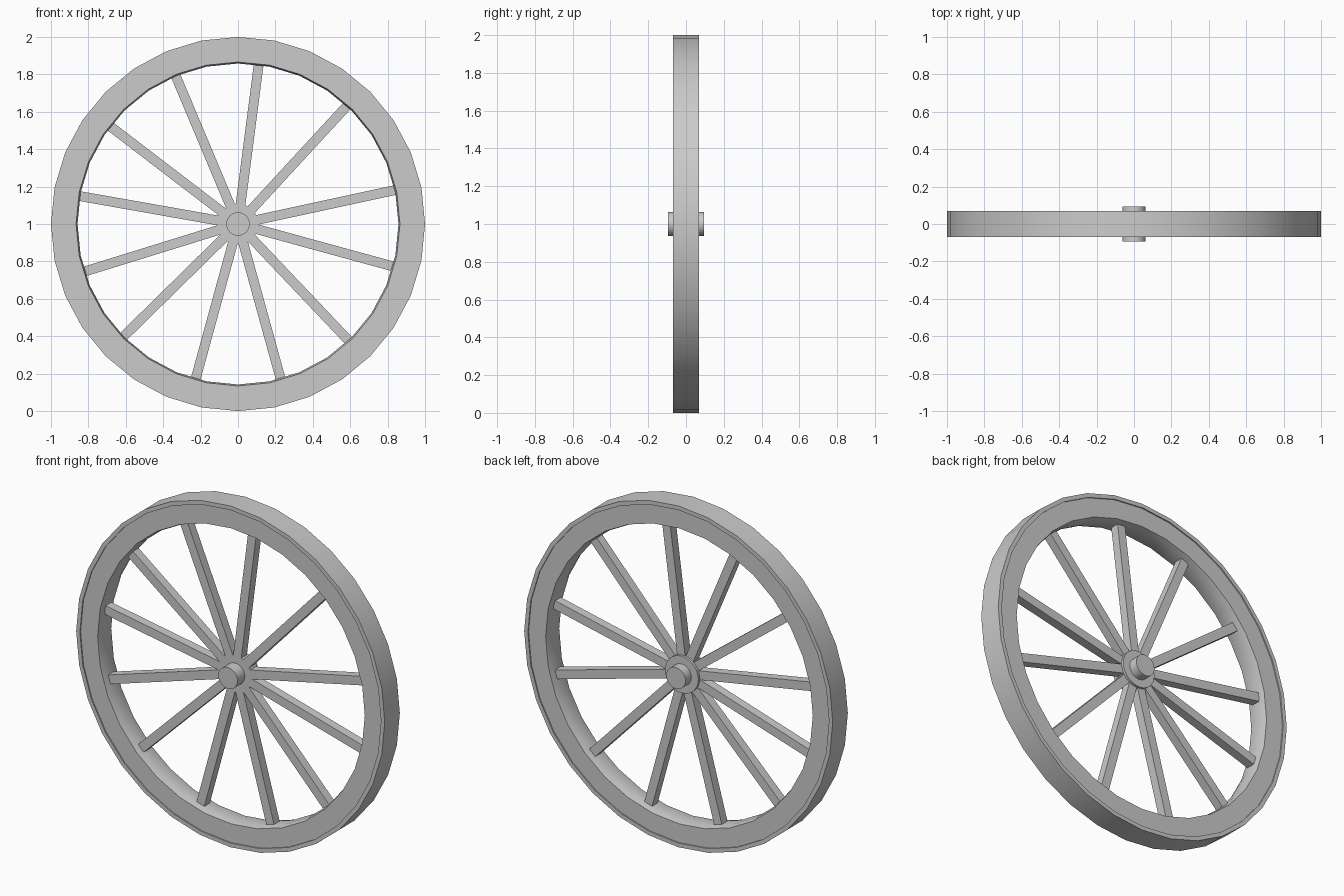
import bpy
from math import pi, sin, cos, radians
from mathutils import Matrix, Vector

if "Cube" in bpy.data.objects:
    bpy.data.objects.remove(bpy.data.objects["Cube"])

CENTRE = Vector((0, 0, 1))
SIDES = 32


def smooth(obj):
    bpy.ops.object.select_all(action='DESELECT')
    obj.select_set(True)
    bpy.context.view_layer.objects.active = obj
    bpy.ops.object.shade_smooth_by_angle(angle=radians(30))


def ring(name, profile):
    """Revolve a closed (radius, y) profile around the axle."""
    n = len(profile)
    verts = [CENTRE + Vector((r * cos(2 * pi * i / SIDES), y, r * sin(2 * pi * i / SIDES)))
             for i in range(SIDES) for r, y in profile]
    faces = [(i * n + j, i * n + (j + 1) % n,
              (i + 1) % SIDES * n + (j + 1) % n, (i + 1) % SIDES * n + j)
             for i in range(SIDES) for j in range(n)]
    mesh = bpy.data.meshes.new(name)
    mesh.from_pydata(verts, [], faces)
    obj = bpy.data.objects.new(name, mesh)
    bpy.context.collection.objects.link(obj)
    smooth(obj)
    return obj


def disc(name, radius, y0, y1):
    bpy.ops.mesh.primitive_cylinder_add(
        vertices=SIDES, radius=radius, depth=y1 - y0,
        location=(0, (y0 + y1) / 2, 1), rotation=(pi / 2, 0, 0))
    obj = bpy.context.object
    obj.name = name
    smooth(obj)


# Outer tyre band and slightly recessed wooden rim with a rounded inner face
ring("tyre", [(1.0, -0.07), (1.0, 0.07), (0.976, 0.07), (0.976, -0.07)])
ring("rim", [(0.977, -0.063), (0.977, 0.063), (0.866, 0.063), (0.858, 0.03),
             (0.858, -0.03), (0.866, -0.063)])

# Axle and hub plate (plate is flush with the spokes at the front)
disc("axle", 0.0625, -0.094, 0.094)
disc("hub_plate", 0.108, -0.026, 0.04)

# Unevenly spaced square spokes, angles in degrees from +x
ANGLES = [82.6, 47.3, 12.2, -15.3, -46.5, -74.6,
          -105.3, -135.5, -162.8, 170, 142.6, 112.8]
INNER, OUTER, WIDTH = 0.05, 0.864, 0.052
for i, deg in enumerate(ANGLES):
    bpy.ops.mesh.primitive_cube_add(size=1)
    spoke = bpy.context.object
    spoke.name = f"spoke_{i + 1}"
    spoke.matrix_world = (Matrix.Translation(CENTRE)
                          @ Matrix.Rotation(-radians(deg), 4, 'Y')
                          @ Matrix.Translation(((INNER + OUTER) / 2, 0, 0))
                          @ Matrix.Diagonal((OUTER - INNER, WIDTH, WIDTH, 1)))
